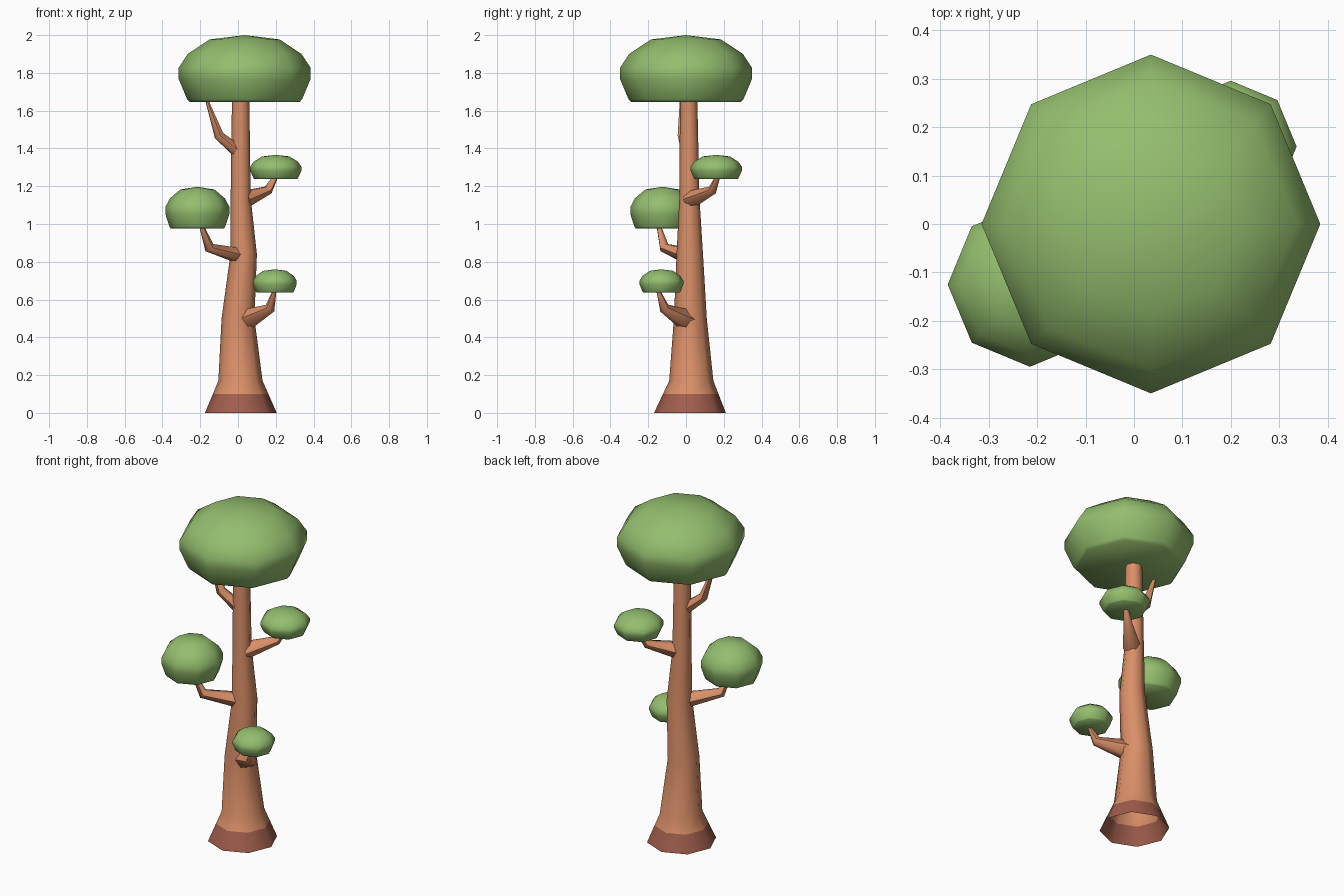
import bpy, bmesh, math
from mathutils import Vector

if "Cube" in bpy.data.objects:
    bpy.data.objects.remove(bpy.data.objects["Cube"])


def material(name, rgb):
    m = bpy.data.materials.new(name)
    m.diffuse_color = (*rgb, 1)
    m.use_nodes = True
    m.node_tree.nodes["Principled BSDF"].inputs["Base Color"].default_value = m.diffuse_color
    return m


bark = material("orange bark", (0.70, 0.275, 0.138))
root = material("dark root bark", (0.35, 0.11, 0.072))
leaf = material("leaf green", (0.296, 0.515, 0.156))


def loft(name, rings, mats, cap_start=True, cap_end=True, smooth=60):
    """Skin a list of equal-length point rings into one object."""
    bm = bmesh.new()
    vr = [[bm.verts.new(p) for p in r] for r in rings]
    n = len(vr[0])
    for a, b in zip(vr, vr[1:]):
        for i in range(n):
            j = (i + 1) % n
            bm.faces.new((a[i], a[j], b[j], b[i]))
    if cap_start:
        bm.faces.new(vr[0][::-1])
    if cap_end:
        bm.faces.new(vr[-1])
    bmesh.ops.remove_doubles(bm, verts=bm.verts, dist=1e-5)
    if cap_start:
        bmesh.ops.recalc_face_normals(bm, faces=bm.faces)
    me = bpy.data.meshes.new(name)
    bm.to_mesh(me)
    bm.free()
    for m in mats:
        me.materials.append(m)
    ob = bpy.data.objects.new(name, me)
    bpy.context.collection.objects.link(ob)
    bpy.ops.object.select_all(action='DESELECT')
    ob.select_set(True)
    bpy.context.view_layer.objects.active = ob
    bpy.ops.object.shade_smooth_by_angle(angle=math.radians(smooth))
    return ob


def ring(c, r, n=8, u=Vector((1, 0, 0)), v=Vector((0, 1, 0))):
    return [Vector(c) + r * (math.cos(t) * u + math.sin(t) * v)
            for t in (2 * math.pi * i / n for i in range(n))]


# Trunk: slightly bent octagonal column, open underneath, dark foot
trunk_rings = [((0.015, 0.021, 0), 0.19), ((0.014, 0.025, 0.1), 0.147),
               ((0.013, 0.028, 0.17), 0.117), ((0.0, 0.023, 0.5), 0.087),
               ((0.03, 0.02, 0.84), 0.07), ((0.014, 0.018, 1.14), 0.053),
               ((0.014, 0.014, 1.66), 0.046)]
trunk = loft("trunk", [ring(c, r) for c, r in trunk_rings], [bark, root],
             cap_start=False)
for p in trunk.data.polygons:
    p.material_index = 1 if p.center.z < 0.1 else 0


# Branches: tapered limbs with one elbow
def branch(name, pts, radii, n=6):
    pts = [Vector(p) for p in pts]
    d = [(b - a).normalized() for a, b in zip(pts, pts[1:])]
    tang = [d[0], (d[0] + d[1]).normalized(), d[1]]
    side = d[0].cross(Vector((0, 0, 1))).normalized()
    rings = []
    for p, t, r in zip(pts, tang, radii):
        u = (side - t * side.dot(t)).normalized()
        rings.append(ring(p, r, n, u, t.cross(u)))
    loft(name, rings, [bark])


branch("lower_right_branch",
       [(0.03, 0.01, 0.49), (0.17, -0.115, 0.555), (0.197, -0.152, 0.66)],
       [0.062, 0.028, 0.008])
branch("left_branch",
       [(0.0, 0.0, 0.835), (-0.152, -0.115, 0.875), (-0.197, -0.147, 1.0)],
       [0.044, 0.028, 0.011])
branch("upper_right_branch",
       [(0.03, 0.02, 1.13), (0.16, 0.14, 1.18), (0.205, 0.173, 1.26)],
       [0.05, 0.025, 0.011])
branch("top_left_branch",
       [(0.0, 0.01, 1.385), (-0.1, -0.018, 1.467), (-0.167, -0.025, 1.66)],
       [0.036, 0.027, 0.008])

# Foliage: flat-bottomed domes sharing one profile (radius, height fractions)
profile = [(0.83, 0), (0.87, 0.045), (1, 0.35), (1, 0.51),
           (0.86, 0.72), (0.53, 0.935), (0, 1)]


def foliage(name, x, y, r, z0, z1):
    rings = [ring((x, y, z0 + (z1 - z0) * h), r * k) for k, h in profile[:-1]]
    ob = loft(name, rings, [leaf], smooth=80)
    # raise the top cap to a point
    bm = bmesh.new()
    bm.from_mesh(ob.data)
    top = max(bm.faces, key=lambda f: f.calc_center_median().z)
    new = bmesh.ops.poke(bm, faces=[top])["verts"][0]
    new.co.z = z1
    bm.to_mesh(ob.data)
    bm.free()


foliage("crown_foliage", 0.035, 0.0, 0.35, 1.645, 2.0)
foliage("left_foliage", -0.215, -0.125, 0.17, 0.977, 1.197)
foliage("upper_right_foliage", 0.2, 0.16, 0.136, 1.238, 1.366)
foliage("lower_right_foliage", 0.195, -0.13, 0.116, 0.637, 0.76)
